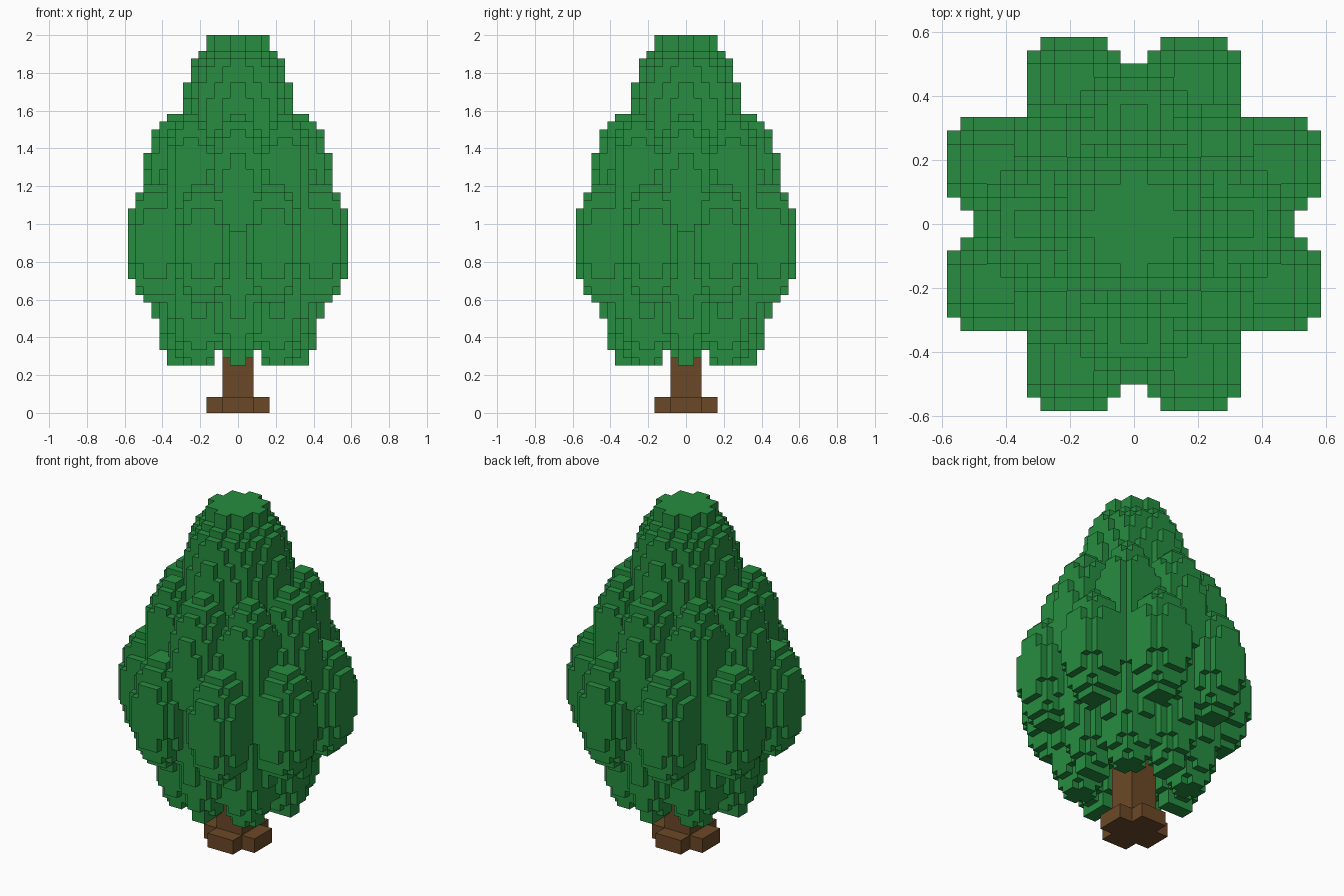
import bpy, bmesh, math

cube = bpy.data.objects.get("Cube")
if cube:
    bpy.data.objects.remove(cube, do_unlink=True)

V = 2.0 / 48          # edge length of one block


def material(name, rgb):
    m = bpy.data.materials.new(name)
    m.use_nodes = True
    m.diffuse_color = (*rgb, 1)
    bsdf = next(n for n in m.node_tree.nodes if n.type == 'BSDF_PRINCIPLED')
    bsdf.inputs["Base Color"].default_value = (*rgb, 1)
    bsdf.inputs["Roughness"].default_value = 0.9
    return m


def ellipsoid(cx, cy, cz, rx, ry, rz):
    """Blocks (column, row, layer) whose centres lie in an ellipsoid."""
    out = set()
    for i in range(-15, 15):
        for j in range(-15, 15):
            d = ((i + .5 - cx) / rx) ** 2 + ((j + .5 - cy) / ry) ** 2
            if d > 1:
                continue
            h = rz * math.sqrt(1 - d)
            for k in range(max(6, math.ceil(cz - h)), min(47, math.floor(cz + h)) + 1):
                out.add((i, j, k))
    return out


def box(x, y, z0, z1):
    return {(i, j, k) for i in range(-x, x) for j in range(-y, y) for k in range(z0, z1)}


def eightfold(blocks):
    """Repeat blocks over both mirror planes and the diagonal."""
    out = set()
    for i, j, k in blocks:
        for a, b in ((i, j), (j, i)):
            for c in (a, -1 - a):
                for d in (b, -1 - b):
                    out.add((c, d, k))
    return out


def build(name, blocks, mat):
    """Make a mesh of the outer block faces only."""
    bm = bmesh.new()
    verts = {}

    def vert(p):
        if p not in verts:
            verts[p] = bm.verts.new((p[0] * V, p[1] * V, p[2] * V))
        return verts[p]

    for cell in blocks:
        for axis in range(3):
            for side in (0, 1):
                near = list(cell)
                near[axis] += 2 * side - 1
                if tuple(near) in blocks:
                    continue
                u, w = (axis + 1) % 3, (axis + 2) % 3
                ring = []
                for du, dw in ((0, 0), (1, 0), (1, 1), (0, 1)):
                    p = list(cell)
                    p[axis] += side
                    p[u] += du
                    p[w] += dw
                    ring.append(vert(tuple(p)))
                bm.faces.new(ring if side else ring[::-1])
    me = bpy.data.meshes.new(name)
    bm.to_mesh(me)
    bm.free()
    me.materials.append(mat)
    ob = bpy.data.objects.new(name, me)
    bpy.context.collection.objects.link(ob)
    return ob


green = material("leaf green", (0.020, 0.270, 0.052))
brown = material("bark brown", (0.148, 0.066, 0.020))

# Trunk with a cross-shaped foot
build("trunk", box(2, 2, 0, 12) | box(4, 2, 0, 2) | box(2, 4, 0, 2), brown)

# Leaf lobes, repeated around the trunk: x, y, centre layer, and the three radii
lobes = [
    (7.0, 0.0, 18.2, 4.0, 3.6, 13.5),      # bottom ring, on the axes
    (5.0, 5.0, 18.2, 4.0, 4.0, 13.5),      # bottom ring, on the diagonals
    (10.5, 4.5, 21.0, 3.75, 3.75, 7.8),    # widest ring, between them
    (8.0, 0.0, 27.6, 4.0, 4.0, 10.0),      # shoulder ring, on the axes
    (6.0, 6.0, 27.6, 3.5, 3.5, 10.0),      # shoulder ring, on the diagonals
    (3.0, 0.0, 36.5, 4.0, 4.0, 10.0),      # top ring, on the axes
    (2.0, 2.0, 36.5, 4.0, 4.0, 10.0),      # top ring, on the diagonals
]
leaves = set()
for lobe in lobes:
    leaves |= eightfold(ellipsoid(*lobe))

# Inner core and star-shaped flat tip
leaves |= ellipsoid(0, 0, 25, 6.5, 6.5, 16)
leaves |= eightfold(box(4, 1, 42, 48) | box(3, 3, 42, 48))

# Keep the trunk space clear
build("foliage", leaves - box(2, 2, 0, 12), green)
